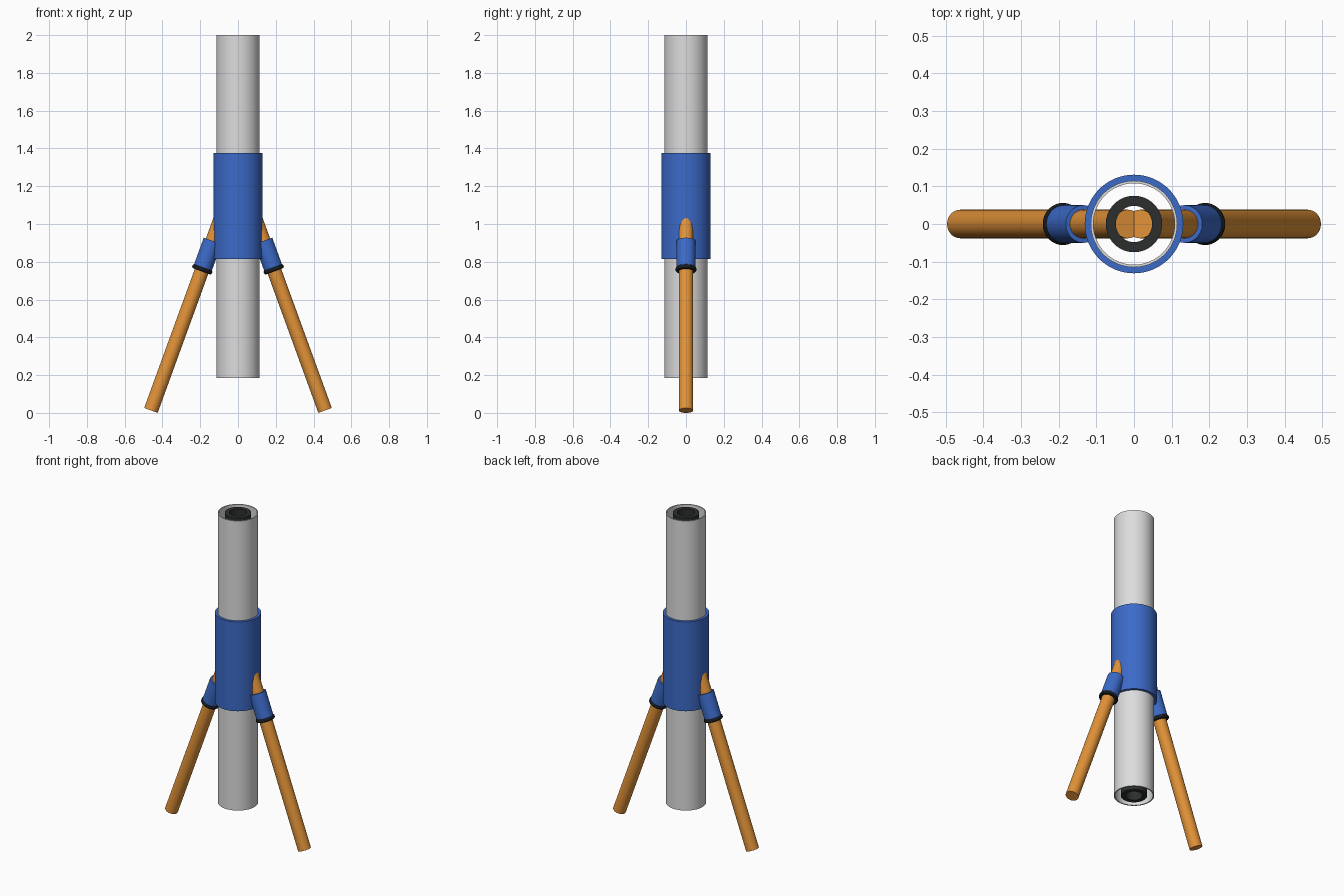
import bpy
import math
from mathutils import Vector

if "Cube" in bpy.data.objects:
    bpy.data.objects.remove(bpy.data.objects["Cube"], do_unlink=True)


def material(name, rgb):
    m = bpy.data.materials.new(name)
    m.use_nodes = True
    m.diffuse_color = (*rgb, 1)
    m.node_tree.nodes["Principled BSDF"].inputs["Base Color"].default_value = (*rgb, 1)
    return m


grey = material("light grey", (0.72, 0.72, 0.72))
blue = material("blue", (0.045, 0.145, 0.58))
orange = material("orange", (0.76, 0.29, 0.04))
charcoal = material("charcoal", (0.025, 0.028, 0.028))
black = material("black", (0.01, 0.011, 0.012))


def lathe(name, profile, mat, base=(0, 0, 0), tilt=0, sides=64):
    """Spin a closed (radius, height) profile about an axis tilted in the x-z plane."""
    n = len(profile)
    verts = []
    for s in range(sides):
        a = math.tau * s / sides
        verts += [(r * math.cos(a), r * math.sin(a), h) for r, h in profile]
    faces = []
    for s in range(sides):
        t = (s + 1) % sides
        for i in range(n):
            j = (i + 1) % n
            faces.append((s * n + i, t * n + i, t * n + j, s * n + j))
    mesh = bpy.data.meshes.new(name)
    mesh.from_pydata(verts, [], faces)
    return finish(name, mesh, mat, base, tilt)


def finish(name, mesh, mat, base, tilt):
    obj = bpy.data.objects.new(name, mesh)
    bpy.context.collection.objects.link(obj)
    mesh.materials.append(mat)
    obj.location = base
    obj.rotation_euler = (0, tilt, 0)
    bpy.ops.object.select_all(action="DESELECT")
    obj.select_set(True)
    bpy.context.view_layer.objects.active = obj
    bpy.ops.object.shade_smooth_by_angle(angle=math.radians(35))
    return obj


def tube(name, outer, inner, low, high, mat, **kw):
    profile = [(outer, low), (outer, high), (inner, high), (inner, low)]
    return lathe(name, profile, mat, **kw)


def rod(name, radius, length, mat, base, tilt):
    bpy.ops.mesh.primitive_cylinder_add(vertices=48, radius=radius, depth=length)
    obj = bpy.context.object
    obj.name = name
    axis = Vector((math.sin(tilt), 0, math.cos(tilt)))
    obj.location = Vector(base) + axis * length / 2
    obj.rotation_euler = (0, tilt, 0)
    obj.data.materials.append(mat)
    bpy.ops.object.shade_smooth_by_angle(angle=math.radians(35))


# Upright pipes and the wide collar
tube("outer_pipe", 0.115, 0.108, 0.185, 2.0, grey)
tube("inner_pipe", 0.075, 0.048, 0.185, 2.0, charcoal)
tube("collar", 0.131, 0.115, 0.815, 1.375, blue)

# Splayed legs, each with a socket and a seal ring
LEG_R = 0.038
ANGLE = math.radians(20)
for side, sign in (("left", 1), ("right", -1)):
    base = (sign * 0.461, 0, LEG_R * math.sin(ANGLE))
    tilt = -sign * ANGLE
    rod(side + "_leg", LEG_R, 1.3, orange, base, tilt)
    tube(side + "_socket", 0.05, LEG_R, 0.795, 0.955, blue, base=base, tilt=tilt)
    seal = [(0.048 + 0.008 * math.cos(a), 0.795 + 0.011 * math.sin(a))
            for a in (math.tau * k / 10 for k in range(10))]
    seal = [(max(r, LEG_R), h) for r, h in seal]
    lathe(side + "_seal_ring", seal, black, base=base, tilt=tilt)
    tube(side + "_seal_lip", 0.048, LEG_R, 0.784, 0.796, black, base=base, tilt=tilt)
